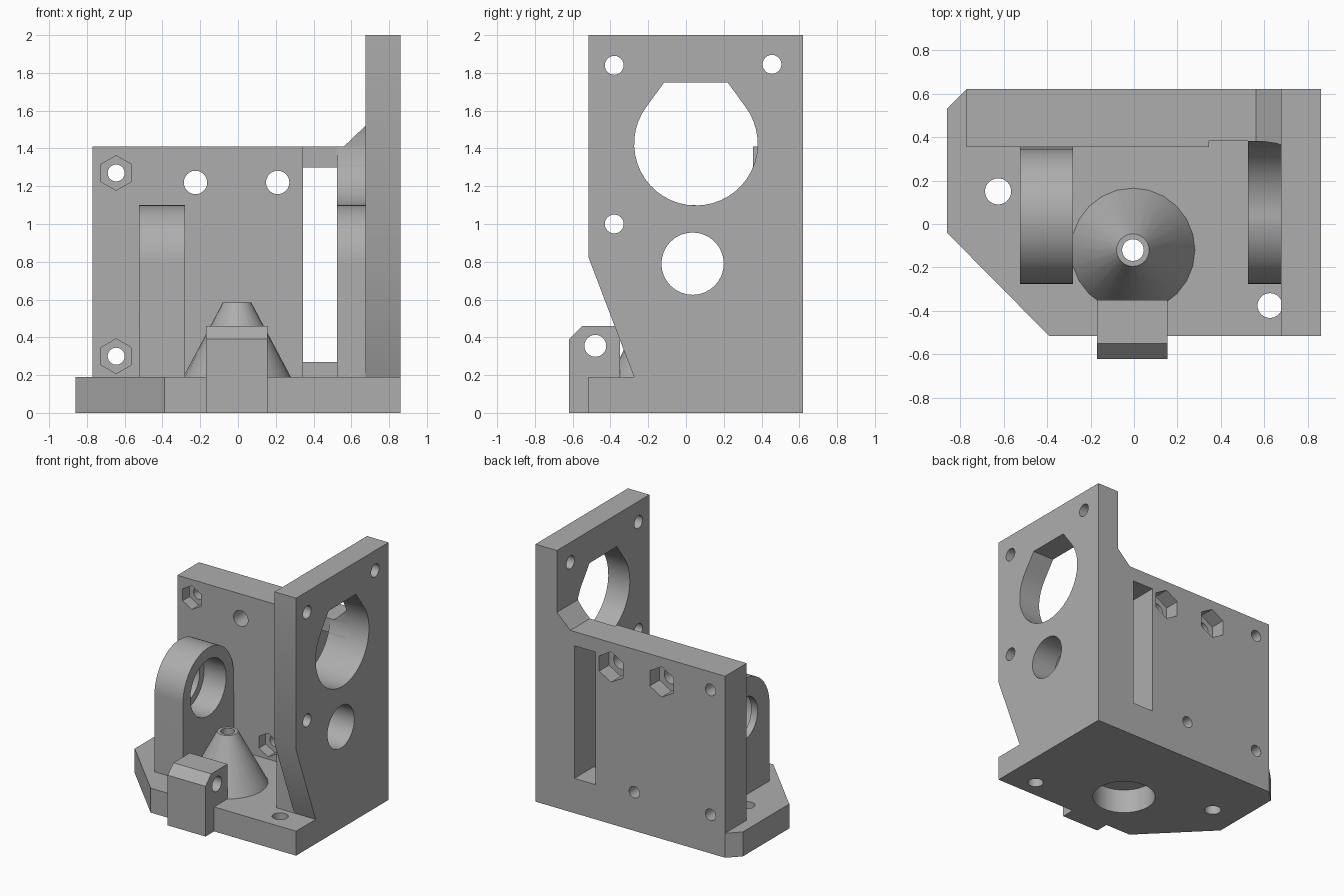
import bpy, bmesh
from math import sin, cos, pi, radians

cube = bpy.data.objects.get("Cube")
if cube:
    bpy.data.objects.remove(cube, do_unlink=True)

grey = bpy.data.materials.new("plain grey")
grey.use_nodes = True
COLOUR = (0.42, 0.42, 0.42, 1)
grey.diffuse_color = COLOUR
grey.node_tree.nodes["Principled BSDF"].inputs["Base Color"].default_value = COLOUR


def add_object(name, bm):
    bmesh.ops.recalc_face_normals(bm, faces=bm.faces)
    mesh = bpy.data.meshes.new(name)
    bm.to_mesh(mesh)
    bm.free()
    mesh.materials.append(grey)
    obj = bpy.data.objects.new(name, mesh)
    bpy.context.collection.objects.link(obj)
    return obj


def prism(name, axis, profile, lo, hi):
    """Extrude a 2D profile along x (y,z), y (x,z) or z (x,y)."""
    place = {"x": lambda a, b: (lo, a, b),
             "y": lambda a, b: (a, lo, b),
             "z": lambda a, b: (a, b, lo)}[axis]
    bm = bmesh.new()
    face = bm.faces.new([bm.verts.new(place(a, b)) for a, b in profile])
    ext = bmesh.ops.extrude_face_region(bm, geom=[face])
    moved = [v for v in ext["geom"] if isinstance(v, bmesh.types.BMVert)]
    bmesh.ops.translate(bm, verts=moved, vec=[(hi - lo) * (c == axis) for c in "xyz"])
    return add_object(name, bm)


def arc(a, b, r, start=0, end=360, n=32):
    full = end - start == 360
    steps = n if full else n + 1
    return [(a + r * cos(radians(start + (end - start) * i / n)),
             b + r * sin(radians(start + (end - start) * i / n))) for i in range(steps)]


def hexagon(a, b, r):
    return arc(a, b, r, 30, 390, 6)


def rect(a0, a1, b0, b1):
    return [(a0, b0), (a1, b0), (a1, b1), (a0, b1)]


def cut(obj, axis, profile, lo, hi):
    cutter = prism("cutter", axis, profile, lo, hi)
    cutter.hide_render = True
    mod = obj.modifiers.new("cut", "BOOLEAN")
    mod.operation = "DIFFERENCE"
    mod.solver = "EXACT"
    mod.object = cutter
    bpy.context.view_layer.objects.active = obj
    bpy.ops.object.modifier_apply(modifier=mod.name)
    bpy.data.objects.remove(cutter, do_unlink=True)


# Shared dimensions
FLOOR, WALL, PLATE = 0.19, 0.355, 0.675
AXLE = (0.035, 0.79)
motor_hole = arc(0.0525, 1.425, 0.327, 143, 397, 32) + [(0.22, 1.75), (-0.115, 1.75)]

# Base plate with screw holes and the round pocket below the cone
base = prism("base_plate", "z", [(-0.86, -0.04), (-0.39, -0.515), (0.86, -0.515),
                                 (0.86, 0.62), (-0.77, 0.62), (-0.86, 0.53)], 0, FLOOR)
for x, y, r in [(-0.625, 0.15, 0.06), (0.625, -0.375, 0.057), (-0.005, -0.12, 0.228)]:
    cut(base, "z", arc(x, y, r), -0.1, 0.3)

# Back wall with belt slot, shallow relief and motor clearance
wall = prism("back_wall", "y", rect(-0.77, PLATE, FLOOR, 1.41), WALL, 0.62)
cut(wall, "y", rect(0.345, 0.525, 0.27, 1.3), 0.2, 0.8)
cut(wall, "y", rect(0.345, 0.525, 0.1, 1.5), 0.2, 0.382)
cut(wall, "x", motor_hole, 0.525, 0.9)
# Screw holes with nut pockets in front
for x, z in [(-0.645, 1.27), (-0.645, 0.3), (0.01, 0.3)]:
    cut(wall, "y", arc(x, z, 0.045, n=24), 0.2, 0.8)
    cut(wall, "y", hexagon(x, z, 0.092), 0.2, 0.44)
# Screw holes with nut pockets behind
for x in (-0.225, 0.21):
    cut(wall, "y", arc(x, 1.22, 0.062, n=24), 0.2, 0.8)
    cut(wall, "y", hexagon(x, 1.22, 0.118), 0.5, 0.8)

# Corner gusset on top of the wall
gusset = prism("corner_gusset", "y", [(0.56, 1.41), (PLATE, 1.41), (PLATE, 1.52)], WALL, 0.62)
cut(gusset, "x", motor_hole, 0.5, 0.9)

# Tall side plate
side = prism("side_plate", "x", [(-0.275, FLOOR), (0.62, FLOOR), (0.62, 2), (-0.515, 2),
                                 (-0.515, 0.82)], PLATE, 0.86)
cut(side, "x", motor_hole, 0.5, 1)
cut(side, "x", arc(*AXLE, 0.165), 0.5, 1)
for y, z in [(-0.38, 1.84), (0.455, 1.845), (-0.38, 1.0)]:
    cut(side, "x", arc(y, z, 0.05, n=24), 0.5, 1)

# Left bearing arch, bearing seat open to the inside
arch_curve = arc(*AXLE, 0.31, 90, 180, 16)
left_arch = prism("left_bearing_arch", "x",
                  [(-0.275, FLOOR), (WALL, FLOOR)] + arc(*AXLE, 0.31, 0, 90, 16)[:-1]
                  + arch_curve, -0.525, -0.28)
cut(left_arch, "x", arc(*AXLE, 0.165), -0.7, -0.1)
cut(left_arch, "x", arc(*AXLE, 0.22), -0.47, -0.1)

# Right bearing block: arched in front, hollowed for the motor behind
right_block = prism("right_bearing_block", "x",
                    [(-0.275, FLOOR), (0.385, FLOOR), (0.385, 1.41), (0.035, 1.41)]
                    + arch_curve, 0.525, PLATE)
cut(right_block, "x", motor_hole, 0.4, 0.9)
cut(right_block, "x", arc(*AXLE, 0.165), 0.4, 0.9)
cut(right_block, "x", arc(*AXLE, 0.22), 0.4, 0.65)

# Hollow cone
bm = bmesh.new()
bmesh.ops.create_cone(bm, cap_ends=True, segments=24, radius1=0.285, radius2=0.075,
                      depth=0.395)
bmesh.ops.translate(bm, verts=bm.verts, vec=(-0.005, -0.12, FLOOR + 0.1975))
cone = add_object("guide_cone", bm)
cut(cone, "z", arc(-0.005, -0.12, 0.05, n=24), 0, 0.8)

# Front tab with cross hole
tab = prism("front_tab", "x", [(-0.62, 0), (-0.515, 0), (-0.515, FLOOR), (-0.35, FLOOR),
                               (-0.35, 0.46), (-0.55, 0.46), (-0.62, 0.39)], -0.17, 0.155)
cut(tab, "x", arc(-0.48, 0.355, 0.058, n=24), -0.4, 0.4)

# Smooth the round surfaces, keep edges sharp
bpy.ops.object.select_all(action="DESELECT")
for obj in (base, wall, gusset, side, left_arch, right_block, cone, tab):
    obj.select_set(True)
bpy.context.view_layer.objects.active = base
bpy.ops.object.shade_smooth_by_angle(angle=radians(25))
